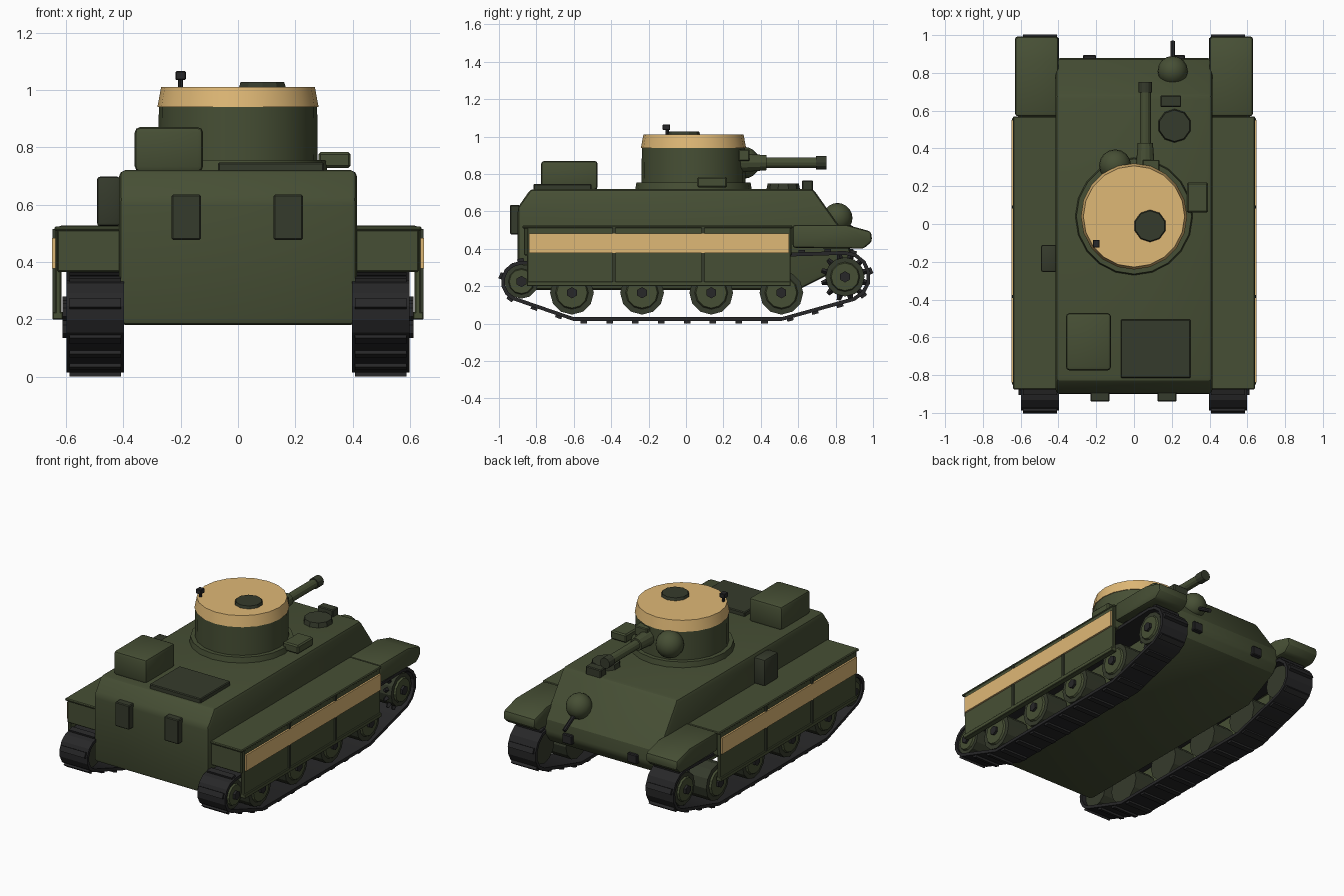
import bpy, bmesh
from math import radians, sin, cos, pi, atan2
from mathutils import Matrix, Vector

if "Cube" in bpy.data.objects:
    bpy.data.objects.remove(bpy.data.objects["Cube"])


def mat(name, r, g, b):
    m = bpy.data.materials.new(name)
    m.diffuse_color = (r, g, b, 1)
    m.use_nodes = True
    m.node_tree.nodes["Principled BSDF"].inputs["Base Color"].default_value = m.diffuse_color
    return m


GREEN = mat("olive", 0.062, 0.078, 0.035)
DARK = mat("dark_olive", 0.036, 0.043, 0.025)
BLACK = mat("track_metal", 0.02, 0.02, 0.021)
SAND = mat("sand_band", 0.74, 0.48, 0.18)


def finish(name, bm, m, bevel=0, seg=2, smooth=25):
    bmesh.ops.recalc_face_normals(bm, faces=bm.faces)
    if bevel:
        edges = [e for e in bm.edges if e.calc_face_angle(0) > radians(30)]
        bmesh.ops.bevel(bm, geom=edges, offset=bevel, segments=seg, profile=0.5, affect='EDGES')
    me = bpy.data.meshes.new(name)
    bm.to_mesh(me)
    bm.free()
    ob = bpy.data.objects.new(name, me)
    bpy.context.collection.objects.link(ob)
    me.materials.append(m)
    bpy.ops.object.select_all(action='DESELECT')
    ob.select_set(True)
    bpy.context.view_layer.objects.active = ob
    bpy.ops.object.shade_smooth_by_angle(angle=radians(smooth))
    return ob


def box(name, x, y, z, m=GREEN, bevel=0.005, seg=1):
    bm = bmesh.new()
    c = [(a[0] + a[1]) / 2 for a in (x, y, z)]
    d = [abs(a[1] - a[0]) for a in (x, y, z)]
    bmesh.ops.create_cube(bm, size=1, matrix=Matrix.Translation(c) @ Matrix.Diagonal((*d, 1)))
    return finish(name, bm, m, bevel, seg)


def rod(name, a, b, r1, r2=None, m=GREEN, n=12):
    """Cylinder or cone from point a to point b."""
    a, b = Vector(a), Vector(b)
    rot = (b - a).to_track_quat('Z', 'Y').to_matrix().to_4x4()
    bm = bmesh.new()
    bmesh.ops.create_cone(bm, cap_ends=True, segments=n, radius1=r1, radius2=r1 if r2 is None else r2,
                          depth=(b - a).length, matrix=Matrix.Translation((a + b) / 2) @ rot)
    return finish(name, bm, m)


def ball(name, c, r, m=GREEN):
    bm = bmesh.new()
    bmesh.ops.create_uvsphere(bm, u_segments=16, v_segments=10, radius=r, matrix=Matrix.Translation(c))
    return finish(name, bm, m)


def prism(name, pts, x0, x1, m=GREEN, bevel=0, seg=2):
    """Side profile (y, z) extruded across x."""
    bm = bmesh.new()
    f = bm.faces.new([bm.verts.new((x0, y, z)) for y, z in pts])
    g = bmesh.ops.extrude_face_region(bm, geom=[f])["geom"]
    bmesh.ops.translate(bm, vec=(x1 - x0, 0, 0), verts=[v for v in g if isinstance(v, bmesh.types.BMVert)])
    return finish(name, bm, m, bevel, seg)


# hull
prism("hull", [(-0.9, 0.18), (-0.9, 0.62), (-0.83, 0.72), (0.68, 0.72), (0.87, 0.45),
               (0.88, 0.36), (0.84, 0.3), (0.6, 0.18)], -0.415, 0.415, bevel=0.022)

# turret: ring, body, painted band, hatch, sight
C = (0, 0.04)


def turret_disc(name, z0, z1, r0, r1, m):
    rod(name, (*C, z0), (*C, z1), r0, r1, m, 20)


turret_disc("turret_ring", 0.715, 0.755, 0.312, 0.305, GREEN)
turret_disc("turret_body", 0.74, 0.94, 0.278, 0.276, GREEN)
turret_disc("turret_band", 0.94, 1.01, 0.281, 0.268, SAND)
rod("turret_hatch", (0.085, -0.01, 1.005), (0.085, -0.01, 1.027), 0.087, 0.08, DARK, 10)
rod("sight_post", (-0.2, -0.1, 1.0), (-0.2, -0.1, 1.04), 0.009, m=BLACK, n=8)
box("sight_head", (-0.218, -0.182), (-0.125, -0.085), (1.035, 1.065), BLACK, 0.003)

# main gun and turret ball mount
rod("gun_collar", (0.06, 0.28, 0.86), (0.06, 0.43, 0.86), 0.052, 0.04)
rod("gun_barrel", (0.06, 0.35, 0.86), (0.06, 0.74, 0.86), 0.029)
rod("gun_muzzle", (0.06, 0.695, 0.86), (0.06, 0.752, 0.86), 0.035, m=DARK)
box("gun_block", (0.045, 0.135), (0.28, 0.34), (0.87, 0.93))
ball("turret_ball_mount", (-0.1, 0.31, 0.86), 0.085)

# hull machine gun
ball("hull_ball_mount", (0.205, 0.81, 0.565), 0.08)
rod("hull_gun", (0.205, 0.85, 0.53), (0.205, 0.965, 0.462), 0.013, m=BLACK, n=8)

# deck fittings and stowage
rod("driver_hatch", (0.215, 0.52, 0.715), (0.215, 0.52, 0.75), 0.09, 0.083, DARK, 10)
box("driver_periscope", (0.14, 0.25), (0.62, 0.68), (0.7, 0.765), DARK)
box("engine_hatch", (-0.07, 0.3), (-0.815, -0.505), (0.71, 0.747), DARK)
box("stowage_box", (-0.36, -0.122), (-0.775, -0.472), (0.715, 0.87), GREEN, 0.018, 2)
box("turret_side_box", (0.28, 0.393), (0.06, 0.22), (0.728, 0.783), GREEN, 0.008)
box("side_pack", (-0.492, -0.41), (-0.255, -0.11), (0.525, 0.698), DARK, 0.012, 2)
for x in (-0.18, 0.175):
    box("rear_vent", (x - 0.051, x + 0.051), (-0.94, -0.89), (0.477, 0.635), DARK)
for x in (-0.235, 0.235):
    box("tow_hook", (x - 0.035, x + 0.035), (0.84, 0.895), (0.34, 0.4), BLACK)

# track path (y, z): rear idler arc, ground run, front sprocket arc
REAR, FRONT = (-0.88, 0.225), (0.85, 0.25)


def arc(c, r, a0, a1, n):
    return [(c[0] + r * cos(radians(a0 + (a1 - a0) * i / n)),
             c[1] + r * sin(radians(a0 + (a1 - a0) * i / n))) for i in range(n + 1)]


def track_path(o):
    return (arc(REAR, 0.11 - o, 92, 245, 6) + [(-0.6, 0.014 + o), (0.51, 0.014 + o)]
            + arc(FRONT, 0.138 - o, -68, 90, 6))


def track(name, x0, x1):
    bm = bmesh.new()
    outer, inner = track_path(0), track_path(0.02)
    rings = [[bm.verts.new(v) for v in ((x0, *o), (x1, *o), (x1, *i), (x0, *i))]
             for o, i in zip(outer, inner)]
    for a, b in zip(rings, rings[1:] + rings[:1]):
        for k in range(4):
            bm.faces.new((a[k], a[(k + 1) % 4], b[(k + 1) % 4], b[k]))
    # grousers spaced evenly along the outer path
    carry = 0.0
    for a, b in zip(outer, outer[1:] + outer[:1]):
        dy, dz = b[0] - a[0], b[1] - a[1]
        length = (dy * dy + dz * dz) ** 0.5
        while carry < length:
            t = carry / length
            M = (Matrix.Translation(((x0 + x1) / 2, a[0] + dy * t, a[1] + dz * t))
                 @ Matrix.Rotation(atan2(dz, dy), 4, 'X')
                 @ Matrix.Diagonal((abs(x1 - x0) - 0.02, 0.035, 0.026, 1)))
            bmesh.ops.create_cube(bm, size=1, matrix=M)
            carry += 0.138
        carry -= length
    return finish(name, bm, BLACK)


def wheel(name, s, c, r):
    rod(name + "_tyre", (s * 0.43, *c), (s * 0.585, *c), r, m=DARK)
    rod(name + "_disc", (s * 0.58, *c), (s * 0.597, *c), r * 0.78, r * 0.7)
    rod(name + "_hub", (s * 0.59, *c), (s * 0.612, *c), 0.03, m=BLACK, n=6)


# running gear, sponsons, skirts and fenders on both sides
for s, side in ((-1, "left"), (1, "right")):
    track(side + "_track", s * 0.398, s * 0.598)
    for y in (-0.61, -0.235, 0.135, 0.51):
        wheel(side + "_road_wheel", s, (y, 0.165), 0.117)
    wheel(side + "_idler", s, REAR, 0.092)
    wheel(side + "_sprocket", s, FRONT, 0.105)
    for i in range(12):
        a = 2 * pi * (i + 0.5) / 12
        p, q = [(FRONT[0] + r * cos(a), FRONT[1] + r * sin(a)) for r in (0.095, 0.13)]
        rod(side + "_sprocket_tooth", (s * 0.55, *p), (s * 0.55, *q), 0.018, 0.011, BLACK, 4)
    box(side + "_sponson", (s * 0.4, s * 0.63), (-0.865, 0.565), (0.365, 0.515))
    box(side + "_sponson_lid", (s * 0.4, s * 0.64), (-0.875, 0.57), (0.508, 0.524))
    box(side + "_skirt", (s * 0.615, s * 0.637), (-0.85, 0.56), (0.2, 0.515))
    box(side + "_skirt_rail", (s * 0.61, s * 0.647), (-0.85, 0.56), (0.2, 0.226), bevel=0.003)
    box(side + "_skirt_stripe", (s * 0.63, s * 0.648), (-0.84, 0.55), (0.378, 0.483), SAND, 0)
    for y in (-0.385, 0.09):
        box(side + "_skirt_rib", (s * 0.63, s * 0.647), (y - 0.008, y + 0.008), (0.22, 0.515), DARK, 0)
    prism(side + "_fender", [(0.57, 0.528), (0.86, 0.528), (0.99, 0.492), (0.995, 0.44), (0.95, 0.4),
                             (0.57, 0.405)], s * 0.4, s * 0.63, bevel=0.016)
